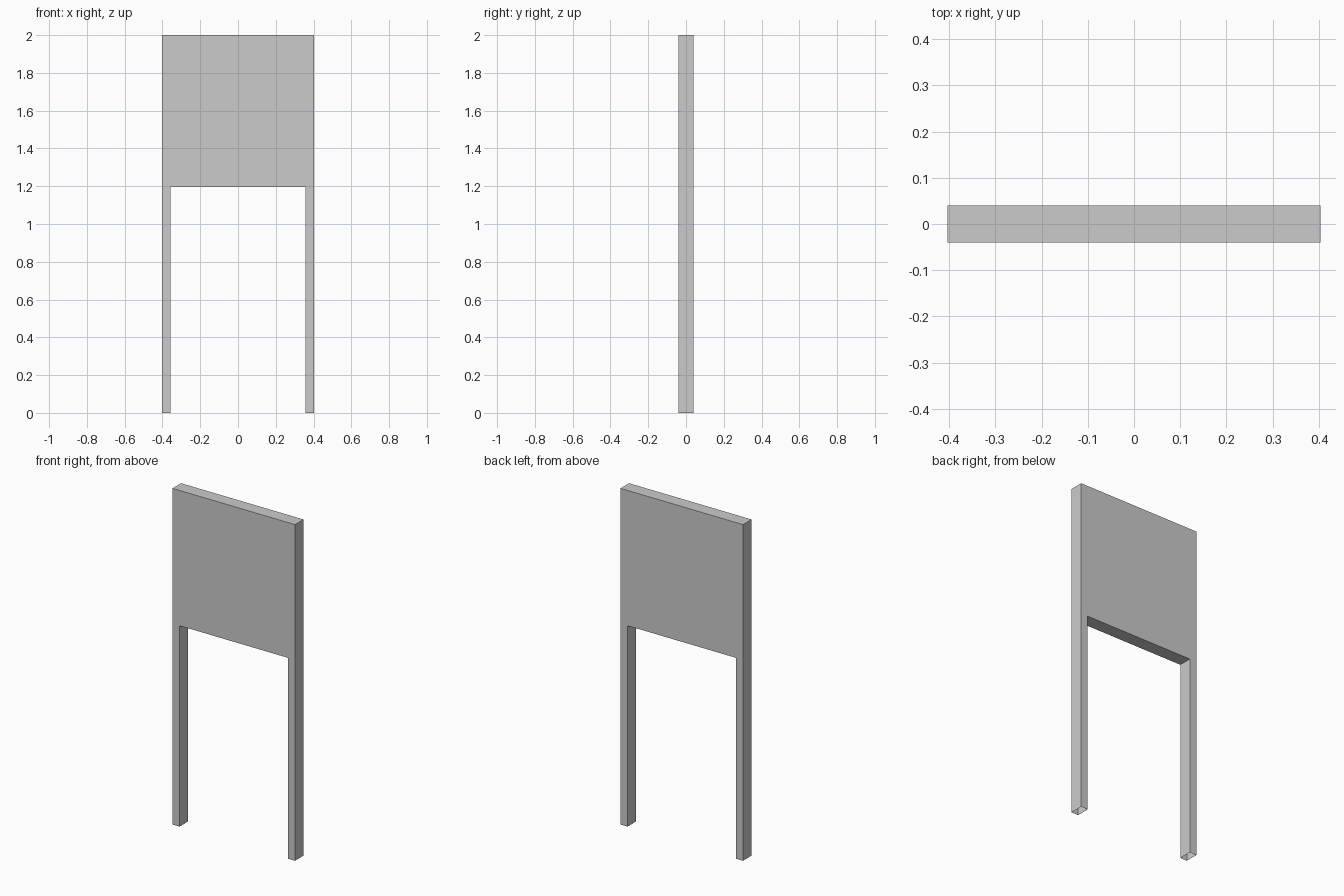
import bpy, bmesh

if "Cube" in bpy.data.objects:
    bpy.data.objects.remove(bpy.data.objects["Cube"])

W, IN, D = 0.403, 0.357, 0.04   # outer half width, inner half width, half depth
GAP_TOP, TOP = 1.195, 2.0

# Front outline: upper panel with two legs
half = [(IN, GAP_TOP), (IN, 0), (W, 0), (W, TOP)]
outline = half + [(-x, z) for x, z in reversed(half)]

bm = bmesh.new()
face = bm.faces.new([bm.verts.new((x, -D, z)) for x, z in outline])
ext = bmesh.ops.extrude_face_region(bm, geom=[face], use_keep_orig=True)
moved = [v for v in ext["geom"] if isinstance(v, bmesh.types.BMVert)]
bmesh.ops.translate(bm, verts=moved, vec=(0, 2 * D, 0))
bmesh.ops.recalc_face_normals(bm, faces=bm.faces[:])

# Leg bottoms are open
feet = [f for f in bm.faces if all(v.co.z < 1e-5 for v in f.verts)]
bmesh.ops.delete(bm, geom=feet, context='FACES_ONLY')

mesh = bpy.data.meshes.new("sign_board")
bm.to_mesh(mesh)
bm.free()
bpy.context.collection.objects.link(bpy.data.objects.new("sign_board", mesh))
